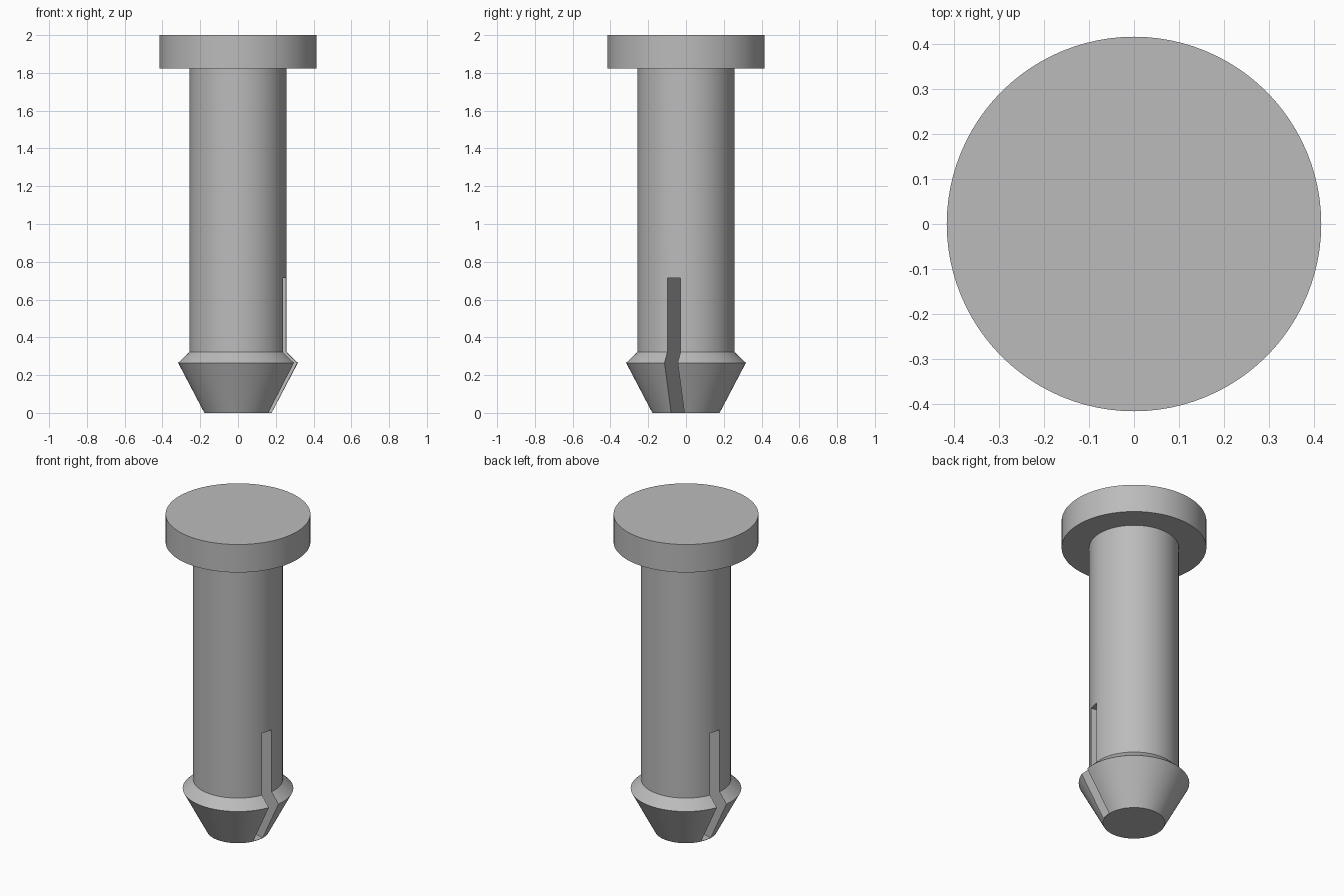
import bpy
import math

if "Cube" in bpy.data.objects:
    bpy.data.objects.remove(bpy.data.objects["Cube"], do_unlink=True)

SEGMENTS = 96
grey = bpy.data.materials.new("plain grey")
grey.use_nodes = True
COLOUR = (0.5, 0.5, 0.5, 1)
grey.diffuse_color = COLOUR
grey.node_tree.nodes["Principled BSDF"].inputs["Base Color"].default_value = COLOUR


def lathe(name, profile):
    """Solid of revolution from (radius, height) points, capped at both ends."""
    n = SEGMENTS
    verts = [(r * math.cos(2 * math.pi * i / n), r * math.sin(2 * math.pi * i / n), z)
             for r, z in profile for i in range(n)]
    faces = [(k * n + i, k * n + (i + 1) % n, (k + 1) * n + (i + 1) % n, (k + 1) * n + i)
             for k in range(len(profile) - 1) for i in range(n)]
    faces.append(tuple(reversed(range(n))))
    faces.append(tuple(range((len(profile) - 1) * n, len(profile) * n)))
    mesh = bpy.data.meshes.new(name)
    mesh.from_pydata(verts, [], faces)
    mesh.materials.append(grey)
    obj = bpy.data.objects.new(name, mesh)
    bpy.context.collection.objects.link(obj)
    return obj


# Head, shaft and barbed tip in one turned profile
pin = lathe("pin_body", [(0.178, 0), (0.317, 0.265), (0.257, 0.322),
                         (0.257, 1.823), (0.415, 1.823), (0.415, 2)])

# Slot right across the tip, leaving a thin end cap closed
CAP, SLOT_TOP = 0.003, 0.714
bpy.ops.mesh.primitive_cube_add(size=1, location=(0, 0, (CAP + SLOT_TOP) / 2),
                                rotation=(0, 0, math.radians(-14.5)))
cutter = bpy.context.object
cutter.name = "slot_cutter"
cutter.scale = (1, 0.072, SLOT_TOP - CAP)
cutter.data.materials.append(grey)
cutter.hide_render = True

cut = pin.modifiers.new("slot", "BOOLEAN")
cut.operation = "DIFFERENCE"
cut.solver = "EXACT"
cut.object = cutter

bpy.ops.object.select_all(action="DESELECT")
pin.select_set(True)
bpy.context.view_layer.objects.active = pin
bpy.ops.object.modifier_apply(modifier=cut.name)
bpy.data.objects.remove(cutter, do_unlink=True)
bpy.ops.object.shade_smooth_by_angle(angle=math.radians(30))
